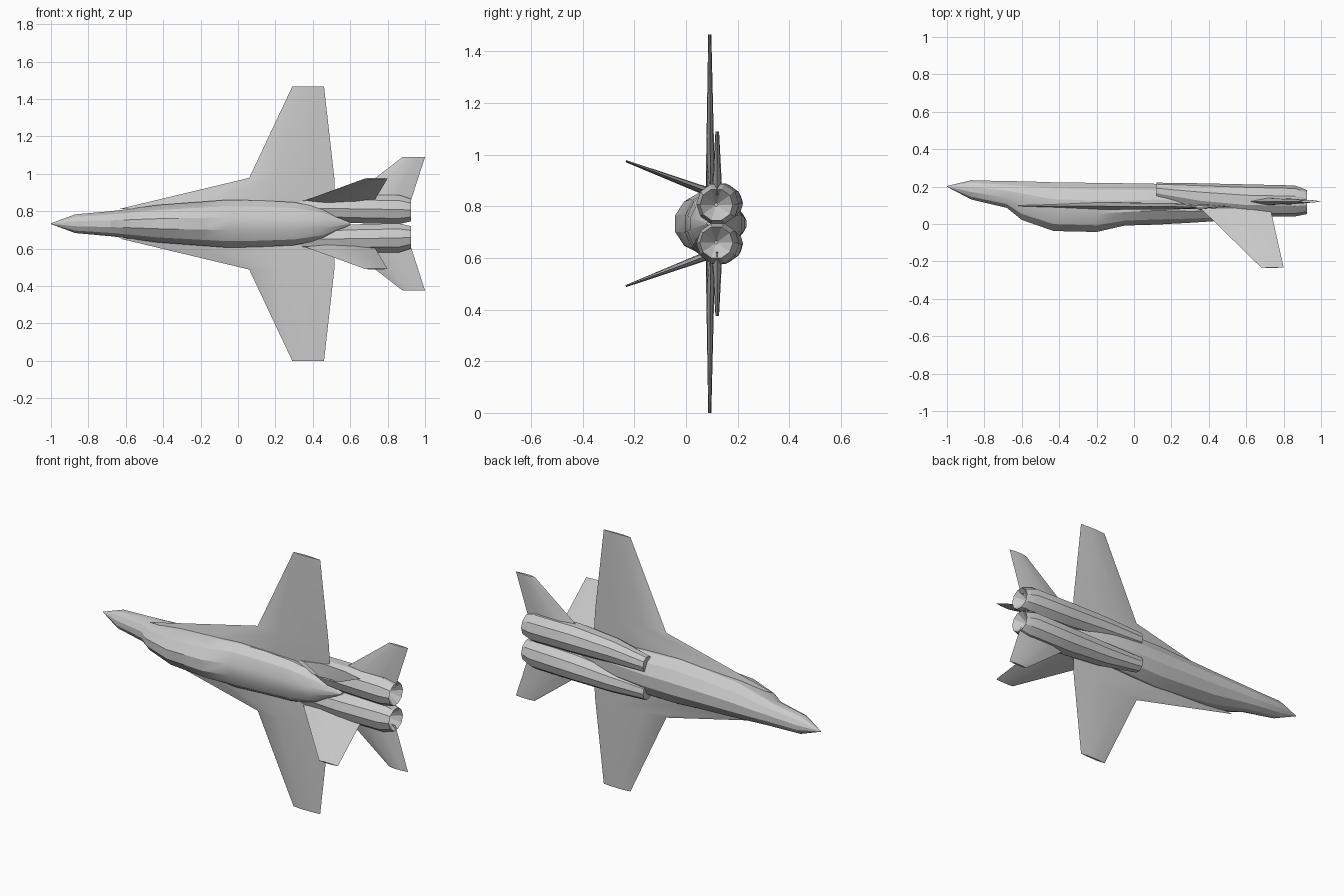
import bpy, bmesh, math

if "Cube" in bpy.data.objects:
    bpy.data.objects.remove(bpy.data.objects["Cube"])

CZ = 0.733  # height of the aircraft centreline (wings span along z)


def loft(name, rings, mirror=False):
    """Skin a list of equal-length point rings, capping both ends."""
    bm = bmesh.new()
    vr = [[bm.verts.new(p) for p in r] for r in rings]
    n = len(vr[0])
    for a, b in zip(vr, vr[1:]):
        for i in range(n):
            j = (i + 1) % n
            bm.faces.new((a[i], a[j], b[j], b[i]))
    bm.faces.new(vr[0])
    bm.faces.new(vr[-1])
    bmesh.ops.recalc_face_normals(bm, faces=bm.faces)
    me = bpy.data.meshes.new(name)
    bm.to_mesh(me)
    bm.free()
    ob = bpy.data.objects.new(name, me)
    ob.location.z = CZ
    bpy.context.collection.objects.link(ob)
    if mirror:
        m = ob.modifiers.new("mirror", 'MIRROR')
        m.use_axis = (False, False, True)
    bpy.ops.object.select_all(action='DESELECT')
    bpy.context.view_layer.objects.active = ob
    ob.select_set(True)
    bpy.ops.object.shade_smooth_by_angle(angle=math.radians(25))
    return ob


def oval(x, y_top, y_bot, y_mid, half_w, z=0.0, n=12):
    """Cross-section with separate upper and lower half heights."""
    pts = []
    for i in range(n):
        a = 2 * math.pi * (i + 0.5) / n
        s, c = math.sin(a), math.cos(a)
        h = (y_bot - y_mid) if s > 0 else (y_mid - y_top)
        pts.append((x, y_mid + h * s / math.cos(math.pi / n) ** 0.5, z + half_w * c / math.cos(math.pi / n)))
    return pts


def foil(le, te, y, z, thick, dy=1.0, dz=0.0):
    """Thin six-point blade section; (dy, dz) is the thickness direction."""
    pts = []
    for f, t in ((0, 0), (.3, .5), (.7, .4), (1, 0), (.7, -.4), (.3, -.5)):
        pts.append((le + (te - le) * f, y + dy * thick * t, z + dz * thick * t))
    return pts


# Fuselage with blended canopy: x, top y, belly y, widest y, half width
body = [(-1, .199, .203, .201, .002), (-.87, .13, .235, .185, .05),
        (-.68, .085, .23, .16, .067), (-.60, .02, .23, .14, .077),
        (-.43, -.04, .225, .10, .10), (-.20, -.045, .222, .09, .117),
        (-.05, -.01, .22, .09, .128), (.12, -.005, .217, .10, .124),
        (.30, .005, .20, .09, .115), (.45, .015, .17, .09, .085),
        (.60, .08, .13, .10, .006)]
loft("fuselage", [oval(*s) for s in body])

# Engine ducts with recessed nozzles: x, top y, belly y, widest y, half width, z
duct = [(.12, .135, .22, .178, .045, .078), (.35, .07, .216, .15, .064, .083),
        (.60, .045, .21, .128, .076, .080), (.86, .042, .204, .123, .078, .076),
        (.925, .055, .18, .118, .060, .073), (.86, .11, .124, .117, .006, .073)]
loft("engine", [oval(*s, n=10) for s in duct], mirror=True)

# Main wing with long leading-edge extension
loft("wing", [foil(-.63, .52, .097, .08, .042),
              foil(.06, .515, .094, .245, .032),
              foil(.29, .46, .092, .733, .012)], mirror=True)

# Horizontal tailplane
loft("tailplane", [foil(.56, .92, .12, .11, .042),
                   foil(.88, 1.0, .121, .357, .014)], mirror=True)

# Canted fins
loft("fin", [foil(.36, .73, .08, .125, .034, .35, .94),
             foil(.68, .80, -.233, .242, .008, .35, .94)], mirror=True)
